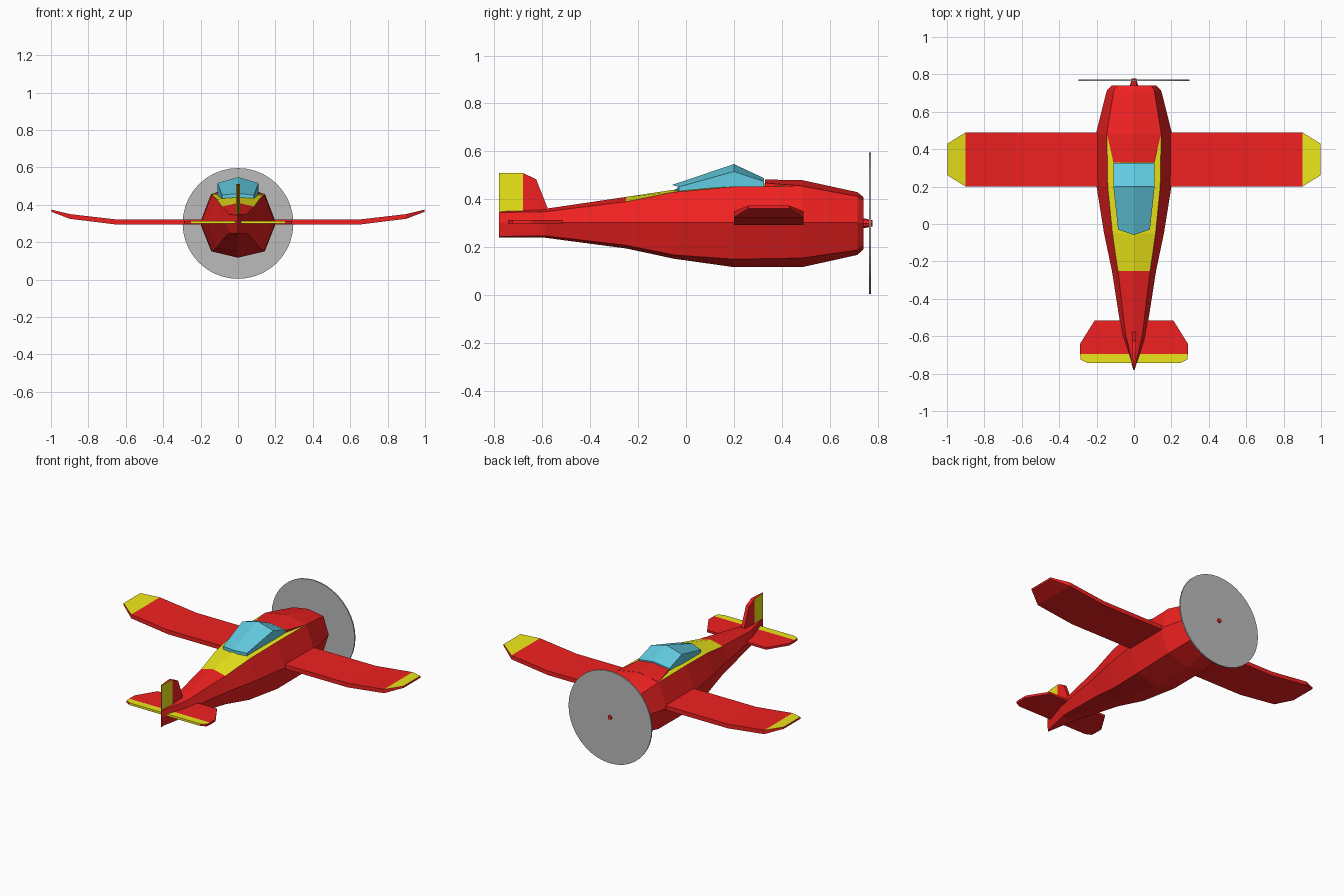
import bpy, math

if "Cube" in bpy.data.objects:
    bpy.data.objects.remove(bpy.data.objects["Cube"])

def mat(name, r, g, b):
    m = bpy.data.materials.new(name)
    m.diffuse_color = (r, g, b, 1)
    m.use_nodes = True
    m.node_tree.nodes["Principled BSDF"].inputs["Base Color"].default_value = m.diffuse_color
    return m

RED = mat("red", 0.87, 0.015, 0.015)
YELLOW = mat("yellow", 0.85, 0.8, 0.01)
GLASS = mat("glass", 0.12, 0.6, 0.75)
GREY = mat("grey", 0.5, 0.5, 0.5)

def add_mesh(name, verts, faces, mats, idx=None):
    me = bpy.data.meshes.new(name)
    me.from_pydata(verts, [], faces)
    for m in mats:
        me.materials.append(m)
    for p, i in zip(me.polygons, idx or [0] * len(faces)):
        p.material_index = i
    ob = bpy.data.objects.new(name, me)
    bpy.context.collection.objects.link(ob)
    # consistent outward normals
    bpy.context.view_layer.objects.active = ob
    ob.select_set(True)
    bpy.ops.object.mode_set(mode='EDIT')
    bpy.ops.mesh.select_all(action='SELECT')
    bpy.ops.mesh.normals_make_consistent(inside=False)
    bpy.ops.object.mode_set(mode='OBJECT')
    ob.select_set(False)
    return ob

def loft(name, rings, mats, paint=lambda seg, side: 0, caps=(0, 0)):
    """Skin a list of equal-length rings; paint picks a material per face."""
    n = len(rings[0])
    verts = [v for r in rings for v in r]
    faces, idx = [], []
    for s in range(len(rings) - 1):
        for k in range(n):
            a, b = s * n + k, s * n + (k + 1) % n
            faces.append((a, b, b + n, a + n))
            idx.append(paint(s, k))
    last = (len(rings) - 1) * n
    faces += [tuple(range(n)), tuple(range(last, last + n))]
    return add_mesh(name, verts, faces, mats, idx + list(caps))

# Fuselage: y, half width, shoulder x, ridge z, shoulder z, lower shoulder z, keel z
stations = [
    (-0.78, 0.003, 0.002, 0.35, 0.345, 0.245, 0.24),
    (-0.59, 0.065, 0.045, 0.36, 0.348, 0.248, 0.24),
    (-0.25, 0.118, 0.086, 0.41, 0.39, 0.208, 0.195),
    (-0.05, 0.16, 0.115, 0.44, 0.43, 0.168, 0.152),
    (0.20, 0.20, 0.14, 0.455, 0.453, 0.15, 0.117),
    (0.485, 0.203, 0.145, 0.48, 0.455, 0.155, 0.117),
    (0.715, 0.145, 0.108, 0.43, 0.412, 0.188, 0.168),
    (0.74, 0.12, 0.092, 0.41, 0.395, 0.205, 0.19),
]
rings = [[(0, y, zr), (s, y, zs), (w, y, 0.303), (s, y, zl), (0, y, zk),
          (-s, y, zl), (-w, y, 0.303), (-s, y, zs)]
         for y, w, s, zr, zs, zl, zk in stations]
loft("fuselage", rings, [RED, YELLOW],
     lambda seg, k: 1 if k in (0, 7) and 2 <= seg <= 4 else 0)

# Red cowl wedge in front of the canopy
loft("cowl", [[(-0.11, 0.33, 0.44), (-0.11, 0.33, 0.468), (0, 0.33, 0.482),
               (0.11, 0.33, 0.468), (0.11, 0.33, 0.44)],
              [(-0.145, 0.485, 0.44), (-0.145, 0.485, 0.456), (0, 0.485, 0.481),
               (0.145, 0.485, 0.456), (0.145, 0.485, 0.44)]], [RED])

# Canopy: centre y, edge y, half width, ridge z, edge z, base z
canopy = [(-0.058, -0.03, 0.085, 0.46, 0.452, 0.43),
          (0.20, 0.20, 0.11, 0.547, 0.516, 0.445),
          (0.326, 0.326, 0.11, 0.488, 0.474, 0.45)]
loft("canopy", [[(-w, ye, zb), (-w, ye, ze), (0, yc, zr), (w, ye, ze), (w, ye, zb), (0, yc, zb)]
                for yc, ye, w, zr, ze, zb in canopy], [GLASS])

# Wing with upturned, yellow-topped tips: x, rear y, front y, bottom z, top z
half = [(0.64, 0.20, 0.49, 0.293, 0.32), (0.90, 0.20, 0.49, 0.325, 0.35),
        (0.997, 0.26, 0.43, 0.362, 0.374)]
spans = [(-x, *r) for x, *r in reversed(half)] + half
loft("wing", [[(x, a, zb), (x, b, zb), (x, b, zt), (x, a, zt)] for x, a, b, zb, zt in spans],
     [RED, YELLOW], lambda seg, k: 1 if k == 2 and seg in (0, 4) else 0)

# Tailplane with yellow trailing strip: y, half span
tail = [(-0.742, 0.25), (-0.725, 0.285), (-0.695, 0.288), (-0.64, 0.288), (-0.515, 0.21)]
loft("tailplane", [[(-w, y, 0.300), (w, y, 0.300), (w, y, 0.314), (-w, y, 0.314)] for y, w in tail],
     [RED, YELLOW], lambda seg, k: 1 if k == 2 and seg < 2 else 0, (1, 0))

# Fin and yellow rudder: y, top z, half thickness
fin = [(-0.78, 0.51, 0.002), (-0.68, 0.51, 0.011), (-0.625, 0.483, 0.011), (-0.578, 0.365, 0.011)]
loft("fin", [[(-t, y, 0.335), (t, y, 0.335), (t, y, z), (-t, y, z)] for y, z, t in fin],
     [RED, YELLOW], lambda seg, k: 1 if seg == 0 and k in (1, 3) else 0)

# Spinning propeller disc and hub
def disc(name, r0, r1, y0, y1, n, m):
    loft(name, [[(r * math.cos(2 * math.pi * i / n), y, 0.30 + r * math.sin(2 * math.pi * i / n))
                 for i in range(n)] for r, y in ((r0, y0), (r1, y1))], [m])

disc("propeller_disc", 0.296, 0.296, 0.764, 0.772, 40, GREY)
disc("propeller_hub", 0.022, 0.013, 0.735, 0.779, 8, RED)
